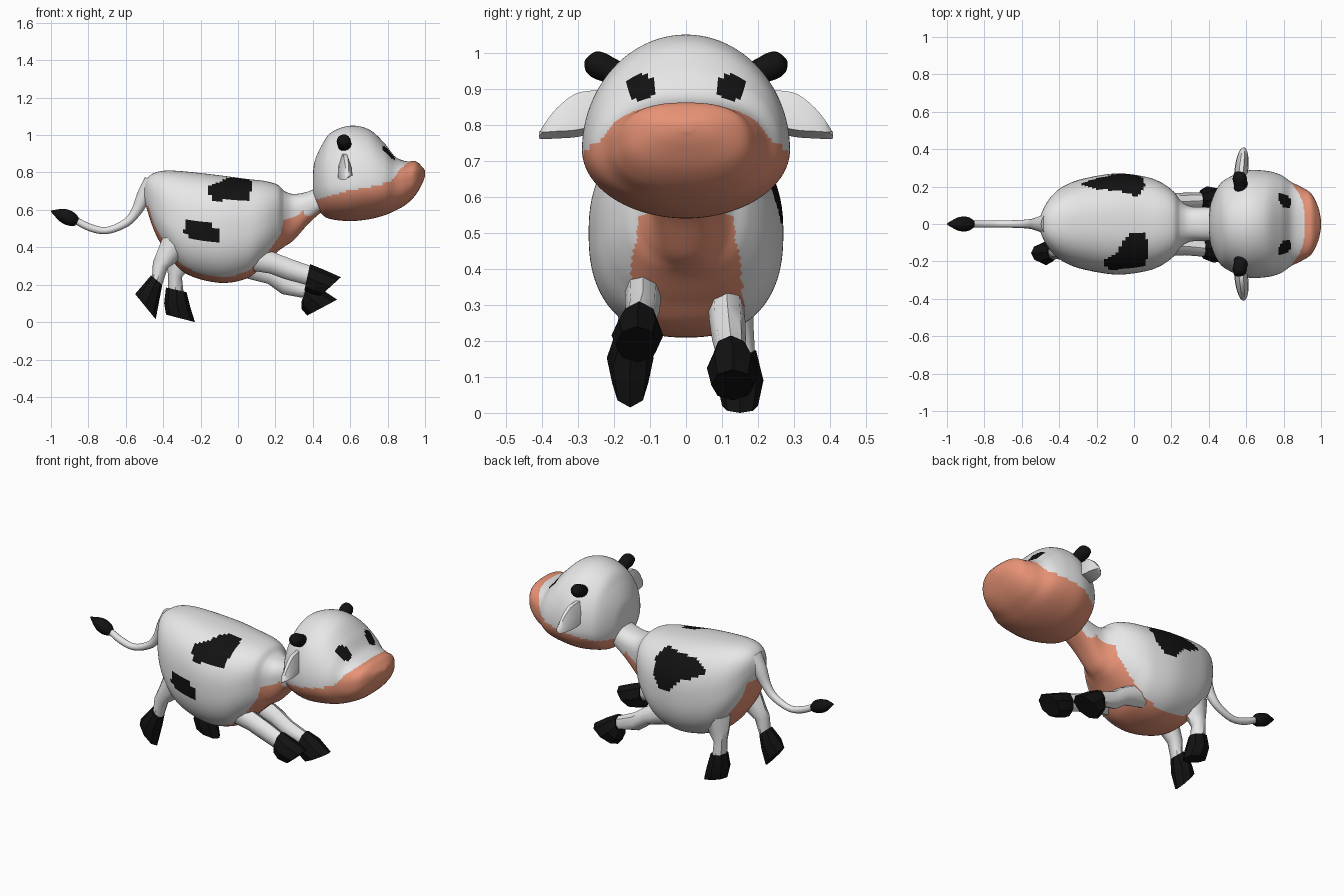
import bpy, bmesh
from math import sin, cos, pi, copysign
from mathutils import Vector

if "Cube" in bpy.data.objects:
    bpy.data.objects.remove(bpy.data.objects["Cube"])


def material(name, rgb):
    m = bpy.data.materials.new(name)
    m.use_nodes = True
    m.diffuse_color = (*rgb, 1)
    bsdf = next(n for n in m.node_tree.nodes if n.type == 'BSDF_PRINCIPLED')
    bsdf.inputs["Base Color"].default_value = (*rgb, 1)
    bsdf.inputs["Roughness"].default_value = 0.8
    return m


MATS = [material("white_hide", (.8, .8, .8)),
        material("black_patch", (.006, .006, .006)),
        material("pink_skin", (.8, .29, .18))]
WHITE, BLACK, PINK = range(3)


def smooth_rows(rows, steps):
    """Resample rows of numbers with a Catmull-Rom curve."""
    out = []
    for i in range(len(rows) - 1):
        quad = [rows[max(i - 1, 0)], rows[i], rows[i + 1], rows[min(i + 2, len(rows) - 1)]]
        for k in range(steps):
            t = k / steps
            out.append([b + .5 * t * (c - a + t * (2 * a - 5 * b + 4 * c - d + t * (3 * (b - c) + d - a)))
                        for a, b, c, d in zip(*quad)])
    return out + [list(rows[-1])]


def loft(name, rings, color, angle=pi / 4):
    """Skin closed rings; color is an index or a rule on a face."""
    bm = bmesh.new()
    loops = [[bm.verts.new(p) for p in r] for r in rings]
    n = len(loops[0])
    for a, b in zip(loops, loops[1:]):
        for i in range(n):
            j = (i + 1) % n
            bm.faces.new((a[i], a[j], b[j], b[i]))
    bm.faces.new(loops[0])
    bm.faces.new(loops[-1])
    bmesh.ops.recalc_face_normals(bm, faces=bm.faces)
    for f in bm.faces:
        f.material_index = color(f) if callable(color) else color
    me = bpy.data.meshes.new(name)
    bm.to_mesh(me)
    bm.free()
    for m in MATS:
        me.materials.append(m)
    ob = bpy.data.objects.new(name, me)
    bpy.context.collection.objects.link(ob)
    bpy.ops.object.select_all(action='DESELECT')
    ob.select_set(True)
    bpy.context.view_layer.objects.active = ob
    bpy.ops.object.shade_smooth_by_angle(angle=angle)
    return ob


def section(x, bottom, mid, top, width, power, n=96):
    """Rounded upright section with its widest point at mid height."""
    ring = []
    for i in range(n):
        c, s = cos(2 * pi * i / n), sin(2 * pi * i / n)
        y = copysign(abs(c) ** (2 / power), c) * width
        h = abs(s) ** (2 / power)
        ring.append((x, y, mid + h * (top - mid if s > 0 else bottom - mid)))
    return ring


def tube(path, ref, n=16):
    """Round rings along rows of x, y, z, radius."""
    pts = [Vector(p[:3]) for p in path]
    rings = []
    for i, p in enumerate(pts):
        t = (pts[min(i + 1, len(pts) - 1)] - pts[max(i - 1, 0)]).normalized()
        u = t.cross(ref).normalized()
        v = t.cross(u)
        rings.append([p + path[i][3] * (u * cos(2 * pi * k / n) + v * sin(2 * pi * k / n))
                      for k in range(n)])
    return rings


def inside(u, v, poly):
    hit = False
    for (a, b), (c, d) in zip(poly, poly[1:] + poly[:1]):
        if (b > v) != (d > v) and u < a + (v - b) * (c - a) / (d - b):
            hit = not hit
    return hit


def ramp(x, table):
    for (a, u), (b, v) in zip(table, table[1:]):
        if x < b:
            return u + (v - u) * max(0, (x - a) / (b - a))
    return table[-1][1]


# Body and neck, with patches and a bare belly
TOP_PATCH = [(0, -.04), (.06, -.05), (.08, -.12), (.06, -.23), (.03, -.3),
             (-.1, -.3), (-.17, -.2), (-.08, -.14), (-.04, -.07)]
SIDE_PATCH = [(-.28, .55), (-.16, .54), (-.1, .49), (-.09, .43), (-.2, .43), (-.29, .47)]
LEFT_PATCH = [(-.29, .68), (-.2, .73), (.02, .74), (.06, .68), (.04, .57),
              (-.02, .52), (-.08, .53), (-.12, .6), (-.2, .63)]


def body_color(f):
    x, y, z = f.calc_center_median()
    if y < 0 and z > .65 and inside(x, y, TOP_PATCH):
        return BLACK
    if inside(x, z, SIDE_PATCH if y < 0 else LEFT_PATCH):
        return BLACK
    half = ramp(x, [(-.5, .07), (-.4, .14), (.1, .16), (.2, .15), (.4, .07)])
    if abs(y) < half and z < .62 and f.normal.z < -.05:
        return PINK
    return WHITE


body = [(-.505, .67, .70, .73, .03), (-.48, .58, .68, .775, .09),
        (-.44, .47, .62, .80, .15), (-.38, .37, .56, .81, .20),
        (-.28, .26, .52, .805, .24), (-.1, .21, .5, .785, .27),
        (.05, .235, .5, .765, .255), (.14, .31, .53, .755, .225),
        (.21, .375, .57, .735, .175), (.25, .405, .58, .70, .125),
        (.3, .44, .59, .685, .095), (.38, .53, .62, .70, .09), (.46, .6, .66, .74, .09)]
loft("body", [section(*r, 2.4) for r in smooth_rows(body, 9)], body_color, pi / 3)


# Head with eyes and bare muzzle
def head_color(f):
    x, y, z = f.calc_center_median()
    if x > .7 and ((abs(y) - .125) / .04) ** 2 + ((z - .903) / .036) ** 2 < 1:
        return BLACK
    edge = ramp(x, [(.4, .65), (.6, .705), (.75, .73), (.83, .76), (.86, .81), (.9, .845), (.95, .9)])
    return PINK if z < edge else WHITE


head = [(.40, .70, .74, .78, .03, 2), (.41, .64, .73, .86, .11, 2),
        (.45, .575, .73, .95, .20, 2), (.5, .55, .73, 1.015, .245, 2),
        (.6, .54, .73, 1.05, .285, 2), (.7, .55, .73, 1.03, .285, 2),
        (.78, .57, .73, .96, .265, 2.1), (.84, .595, .74, .885, .225, 2.3),
        (.90, .63, .75, .86, .195, 2.5), (.95, .68, .77, .86, .16, 2.5),
        (.985, .74, .79, .83, .09, 2.3), (1, .78, .795, .81, .02, 2)]
loft("head", [section(*r) for r in smooth_rows(head, 9)], head_color, pi / 3)

# Ears and horns
for side, s in (("left", 1), ("right", -1)):
    rows = [(.2, .79, .9, .03), (.26, .775, .895, .036), (.31, .765, .885, .036),
            (.36, .762, .845, .03), (.395, .76, .8, .018), (.408, .762, .775, .006)]
    rings = []
    for y, low, high, thick in smooth_rows(rows, 3):
        x = .565 + (y - .2) * .1
        rings.append([(x - thick, s * y, low), (x + thick, s * y, low + .02),
                      (x + thick * .9, s * y, (low + high) / 2), (x + thick * .3, s * y, high),
                      (x - thick * .3, s * y, high), (x - thick * .9, s * y, (low + high) / 2)])
    loft(side + "_ear", rings, WHITE)
    path = [(.57, s * .16, .925, .035), (.57, s * .21, .95, .036), (.565, s * .245, .966, .038),
            (.56, s * .268, .974, .028), (.56, s * .28, .979, .005)]
    loft(side + "_horn", tube(smooth_rows(path, 4), Vector((1, 0, 0))), BLACK)

# Tail and its tuft
tail = [(-.45, 0, .74, .06), (-.5, 0, .675, .042), (-.545, 0, .59, .028), (-.6, 0, .53, .022),
        (-.7, 0, .49, .019), (-.79, 0, .505, .02), (-.88, 0, .55, .018)]
loft("tail", tube(smooth_rows(tail, 5), Vector((0, 1, 0))), WHITE)
tuft = [(-.86, 0, .535, .022), (-.89, 0, .55, .038), (-.94, 0, .572, .036), (-1, 0, .594, .003)]
loft("tail_tuft", tube(smooth_rows(tuft, 3), Vector((0, 1, 0)), 8), BLACK)


# Legs: rows hold the two profile edges, the sideways place and half width
def limb(name, rows, color, n=8):
    rings = []
    for ax, az, bx, bz, y, half in rows:
        a, b = Vector((ax, y, az)), Vector((bx, y, bz))
        rings.append([(a + b) / 2 + (a - b) / 2 * cos(2 * pi * k / n)
                      + Vector((0, half * sin(2 * pi * k / n), 0)) for k in range(n)])
    loft(name, rings, color, pi / 4 if color == WHITE else pi / 6)


limb("right_front_leg", [(.08, .42, .04, .28, -.12, .05), (.2, .37, .17, .26, -.12, .05),
                         (.29, .335, .25, .23, -.12, .047), (.39, .3, .365, .2, -.13, .045)], WHITE)
limb("right_front_hoof", [(.385, .31, .355, .17, -.13, .055), (.46, .28, .39, .15, -.135, .072),
                          (.55, .24, .44, .14, -.135, .06)], BLACK)
limb("left_front_leg", [(.06, .38, .02, .24, .11, .05), (.2, .3, .16, .205, .115, .05),
                        (.27, .25, .235, .15, .12, .047), (.37, .205, .345, .13, .125, .043)], WHITE)
limb("left_front_hoof", [(.375, .215, .34, .11, .125, .05), (.44, .18, .34, .07, .13, .072),
                         (.53, .12, .37, .035, .13, .06)], BLACK)
limb("right_hind_leg", [(-.4, .46, -.26, .4, -.14, .055), (-.435, .37, -.33, .32, -.14, .05),
                        (-.455, .32, -.375, .29, -.145, .043), (-.46, .23, -.405, .2, -.15, .04)], WHITE)
limb("right_hind_hoof", [(-.465, .25, -.405, .2, -.15, .045), (-.52, .185, -.42, .12, -.155, .065),
                         (-.55, .15, -.44, .015, -.155, .05)], BLACK)
limb("left_hind_leg", [(-.4, .42, -.23, .36, .14, .055), (-.39, .34, -.265, .28, .14, .05),
                       (-.375, .26, -.3, .24, .145, .042), (-.375, .16, -.29, .15, .15, .042)], WHITE)
limb("left_hind_hoof", [(-.385, .185, -.275, .16, .15, .045), (-.395, .1, -.255, .08, .15, .065),
                        (-.385, .04, -.23, 0, .15, .05)], BLACK)
